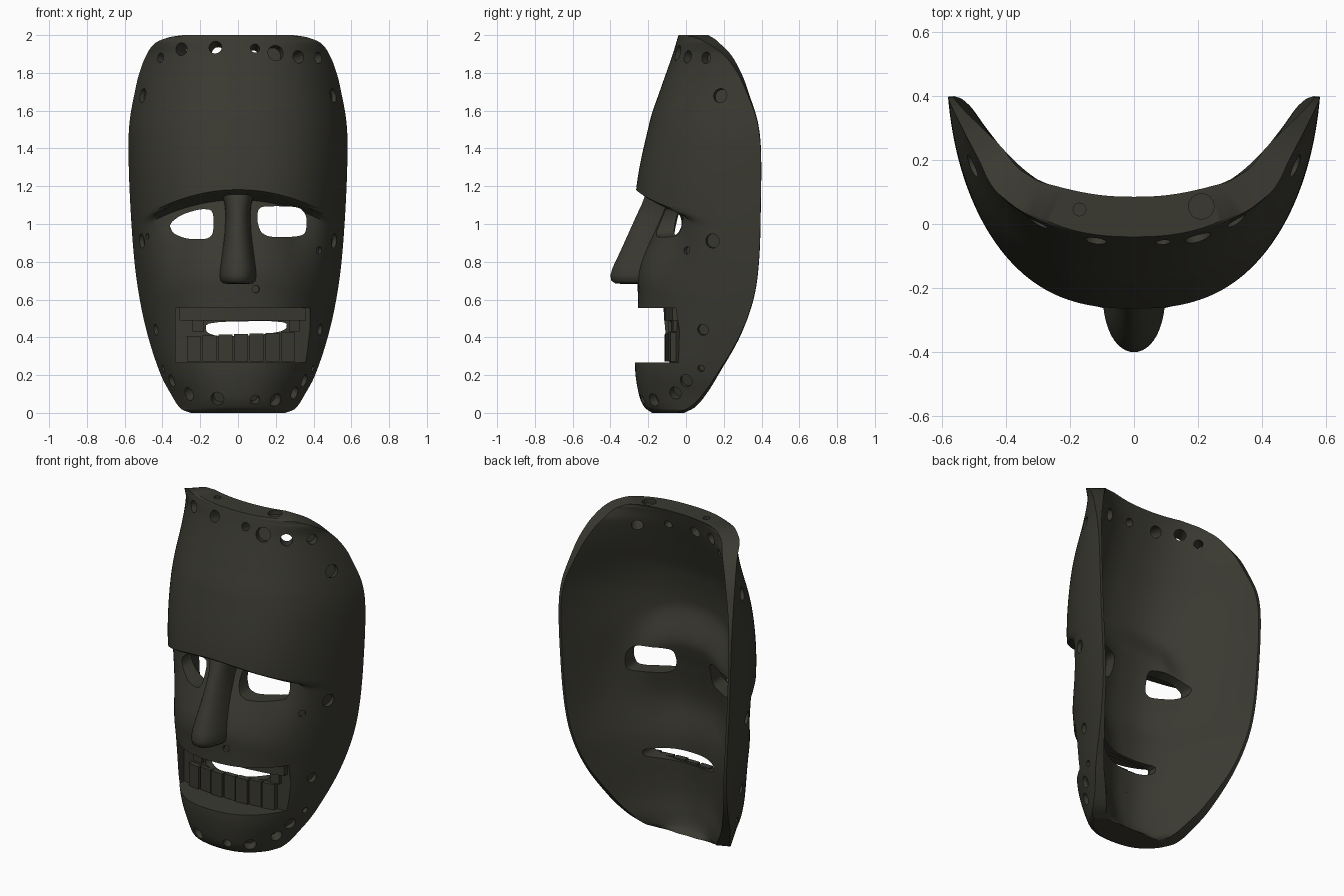
import bpy, bmesh, math
from mathutils import Vector

if "Cube" in bpy.data.objects:
    bpy.data.objects.remove(bpy.data.objects["Cube"])

wood = bpy.data.materials.new("dark_olive_wood")
wood.diffuse_color = (0.042, 0.041, 0.031, 1)
wood.use_nodes = True
wood.node_tree.nodes["Principled BSDF"].inputs["Base Color"].default_value = wood.diffuse_color
NEXP = 2.4

# Profiles by height: (z, value)
WIDTH = [(0, .25), (.02, .30), (.1, .355), (.2, .408), (.4, .475), (.6, .52), (.8, .548), (1.1, .57),
         (1.4, .58), (1.55, .573), (1.7, .546), (1.8, .522), (1.9, .482), (1.96, .435), (1.99, .36), (2, .29)]
FRONT = [(0, -.18), (.03, -.22), (.1, -.25), (.25, -.27), (.56, -.255), (.8, -.26), (1.17, -.265),
         (1.55, -.19), (1.7, -.14), (1.9, -.07), (2, -.04)]
BACK = [(0, -.05), (.03, .02), (.1, .09), (.2, .16), (.4, .28), (.6, .355), (.8, .385), (1.1, .395),
        (1.4, .395), (1.55, .375), (1.7, .32), (1.8, .272), (1.9, .195), (1.97, .09), (2, .02)]
ARC = [(0, .8), (.2, .93), (.45, .96), (.8, .985), (1.1, .99), (1.4, .99), (1.55, .98), (1.7, .945),
       (1.9, .836), (1.96, .75), (2, .5)]
THICK = [(0, .17), (.1, .185), (.3, .195), (.55, .19), (.8, .145), (1, .14), (1.2, .15), (1.5, .12), (2, .125)]
EDGE = [(0, .08), (.2, .05), (.5, .02), (1.5, .02), (1.8, .06), (2, .11)]


def curve(tab, z):
    """Smooth cubic interpolation through a table."""
    n = len(tab)
    i = 0
    while i < n - 2 and z > tab[i + 1][0]:
        i += 1
    slope = lambda a: (tab[min(a + 1, n - 1)][1] - tab[max(a - 1, 0)][1]) / (tab[min(a + 1, n - 1)][0] - tab[max(a - 1, 0)][0])
    (z0, a), (z1, b) = tab[i], tab[i + 1]
    h = z1 - z0
    u = (z - z0) / h
    v = (2*u**3 - 3*u*u + 1)*a + (u**3 - 2*u*u + u)*h*slope(i) + (3*u*u - 2*u**3)*b + (u**3 - u*u)*h*slope(i + 1)
    return min(max(v, min(a, b) - .004), max(a, b) + .004)


def smooth(u):
    u = min(max(u, 0), 1)
    return u * u * (3 - 2 * u)


def base(t, z):
    """Plain face section, t from -1 (left edge) to 1 (right edge)."""
    k = min(curve(ARC, z), 1)
    a = abs(t) * math.asin(k ** (NEXP / 2))
    depth = lambda c: 1 - max(math.cos(c), 0) ** (2 / NEXP)
    x = curve(WIDTH, z) * math.sin(a) ** (2 / NEXP) / k
    yf, yb = curve(FRONT, z), curve(BACK, z)
    y = yf + (yb - yf) * depth(a) / depth(math.asin(k ** (NEXP / 2)))
    return Vector((math.copysign(x, t), y, z))


def socket(x, z, inner=False):
    """Depth of the eye hollow below the brow ledge."""
    u = 1.175 - .55 * x * x - z
    side = 1 - smooth((abs(x) - .28) / .26)
    ramp = smooth((u + .2) / .25) if inner else smooth(u / .045)
    return (.085 if inner else .17) * side * ramp * (1 - smooth(u / .48))


def outer(t, z):
    p = base(t, z)
    p.y += socket(p.x, z)
    return p


def inside(t, z):
    p = base(t, z)
    d = base(min(t + .01, 1), z) - base(max(t - .01, -1), z)
    n = Vector((-d.y, d.x, 0)).normalized()
    c = abs(t) ** 3
    q = p + n * (curve(THICK, z) * (1 - c) + curve(EDGE, z) * c)
    q.y += socket(p.x, z, True)
    return q


def along_brow(t, z):
    """Bend the grid rows so they run along the brow ledge."""
    x = base(t, z).x
    return z - .55 * x * x * (1 - smooth(abs(z - 1.175) / .6))


def finish(name, bm, angle=35):
    bmesh.ops.recalc_face_normals(bm, faces=bm.faces)
    me = bpy.data.meshes.new(name)
    bm.to_mesh(me)
    bm.free()
    ob = bpy.data.objects.new(name, me)
    bpy.context.collection.objects.link(ob)
    me.materials.append(wood)
    if angle:
        select(ob)
        bpy.ops.object.shade_smooth_by_angle(angle=math.radians(angle))
    return ob


def select(ob):
    bpy.ops.object.select_all(action='DESELECT')
    ob.select_set(True)
    bpy.context.view_layer.objects.active = ob


def loft(bm, rings, caps=True):
    """Closed rings joined into a tube."""
    rows = [[bm.verts.new(p) for p in r] for r in rings]
    n = len(rows[0])
    for a, b in zip(rows, rows[1:]):
        for j in range(n):
            bm.faces.new((a[j], a[(j + 1) % n], b[(j + 1) % n], b[j]))
    if caps:
        bm.faces.new(rows[0])
        bm.faces.new(rows[-1][::-1])
    return rows


def cut(ob, bm):
    tool = finish("cutter", bm, 0)
    tool.hide_render = True
    m = ob.modifiers.new("cut", 'BOOLEAN')
    m.operation, m.solver, m.object = 'DIFFERENCE', 'EXACT', tool
    select(ob)
    bpy.ops.object.modifier_apply(modifier=m.name)
    bpy.data.objects.remove(tool)


# Mask shell: outer and inner grids joined round the rim
ROWS, COLS = 180, 96
bm = bmesh.new()
rings = []
for i in range(ROWS + 1):
    u = i / ROWS
    z = 2 * (u - .65 * math.sin(2 * math.pi * u) / (2 * math.pi))
    ts = [(t, along_brow(t, z)) for t in (2 * j / COLS - 1 for j in range(COLS + 1))]
    rings.append([outer(*t) for t in ts] + [inside(*t) for t in reversed(ts)])
rows = loft(bm, rings, False)
n = len(rows[0])
for r in (rows[0], rows[-1]):
    for j in range(COLS):
        bm.faces.new((r[j], r[j + 1], r[n - 2 - j], r[n - 1 - j]))
mask = finish("mask_shell", bm, 0)

# Mouth recess with a curved floor
floor = lambda x: -.085 + .35 * x * x
bm = bmesh.new()
xs = [-.33 + .71 * i / 24 for i in range(25)]
poly = [(x, floor(x)) for x in xs] + [(.38, -.6), (-.33, -.6)]
loft(bm, [[(x, y, z) for x, y in poly] for z in (.268, .555)])
cut(mask, bm)


def rounded(pts, times=2):
    for _ in range(times):
        new = []
        for (a, b), (c, d) in zip(pts, pts[1:] + pts[:1]):
            new += [(.8*a + .2*c, .8*b + .2*d), (.2*a + .8*c, .2*b + .8*d)]
        pts = new
    return pts


# Eye openings, mouth slot and lashing holes
bm = bmesh.new()
eye_left = [(-.365, 1.0), (-.345, .95), (-.27, .92), (-.16, .92), (-.13, .95), (-.13, 1.075), (-.2, 1.08), (-.3, 1.05)]
eye_right = [(.365, 1.0), (.355, .945), (.3, .932), (.17, .93), (.12, .955), (.1, 1.02), (.108, 1.09), (.2, 1.095), (.325, 1.09), (.36, 1.05)]
slot = [(-.17, .425), (-.1, .404), (.1, .41), (.255, .435), (.26, .488), (-.17, .482)]
for shape, y0 in ((eye_left, -.5), (eye_right, -.5), (slot, -.3)):
    loft(bm, [[(x, y, z) for x, z in rounded(shape)] for y in (y0, .45)])


def drill(p, nrm, r, depth):
    e = nrm.orthogonal().normalized()
    f = nrm.cross(e)
    ring = [(math.cos(k * math.pi / 8) * e + math.sin(k * math.pi / 8) * f) * r for k in range(16)]
    loft(bm, [[p + nrm * h + c for c in ring] for h in (.04, -depth)])


def drill_face(axis, value, z, r, depth, side=1):
    """Drill square to the surface where x (axis 0) or y (axis 1) meets the value."""
    ts = [k / 400 * side for k in range(396)]
    t = min(ts, key=lambda s: abs(abs(outer(s, z)[axis]) - abs(value)) if axis == 0 else abs(outer(s, z).y - value))
    nrm = (outer(t + .004, z) - outer(t - .004, z)).cross(outer(t, z + .004) - outer(t, z - .004)).normalized()
    drill(outer(t, z), nrm, r, depth)


for x, z, r, depth in [(-.41, 1.88, .025, .17), (-.30, 1.925, .034, .2), (-.12, 1.935, .034, .25), (.09, 1.93, .024, .2),
                       (.20, 1.905, .042, .05), (.32, 1.885, .034, .2), (.425, 1.88, .03, .05),
                       (-.26, .10, .036, .05), (-.11, .075, .036, .05), (.09, .07, .025, .05), (.20, .068, .036, .05),
                       (.30, .105, .034, .05), (.095, .655, .02, .02), (-.48, .935, .016, .015), (.43, .86, .02, .02)]:
    drill_face(0, x, z, r, depth, 1 if x > 0 else -1)
for side in (-1, 1):
    for y, z, r in [(.18, 1.68, .038), (.14, .91, .038), (.09, .44, .03), (.0, .17, .034), (.08, .235, .018)]:
        drill_face(1, y, z, r, .025, side)
drill(Vector((-.17, .045, 2)), Vector((0, 0, 1)), .02, .02)
drill(Vector((.21, .055, 2)), Vector((0, 0, 1)), .04, .025)
cut(mask, bm)
select(mask)
bpy.ops.object.shade_smooth_by_angle(angle=math.radians(35))

# Nose: half-round sections (z, half width, front y, back y)
bm = bmesh.new()
rings = []
nose = [(.682, .05, -.33, -.18), (.686, .08, -.375, -.17), (.70, .096, -.396, -.16), (.73, .1, -.4, -.16), (.77, .096, -.388, -.16),
        (.85, .084, -.35, -.15), (.95, .072, -.305, -.1), (1.05, .066, -.26, -.07), (1.1, .07, -.236, -.07), (1.155, .085, -.215, -.1)]
for z, hw, yf, yb in nose:
    rings.append([(hw * math.cos(a), yb - (yb - yf) * max(math.sin(a), 0) ** .7, z)
                  for a in (math.pi * k / 24 for k in range(25))])
loft(bm, rings)
finish("nose", bm, 50)

# Teeth and gum strip set into the mouth
bm = bmesh.new()


def tooth(x0, x1, z0, z1, out):
    pts = [x0 + (x1 - x0) * k / 6 for k in range(7)]
    sec = [(x, floor(x) - out) for x in pts] + [(x, floor(x) + .01) for x in reversed(pts)]
    loft(bm, [[(x, y, z) for x, y in sec] for z in (z0, z1)])


for i in range(7):
    tooth(-.27 + .083 * i, -.196 + .083 * i, .272, .408 + .003 * i, .028 - .006 * (i % 2))
tooth(-.31, .36, .49, .56, .033)
tooth(-.24, -.18, .43, .489, .02)
tooth(.27, .325, .43, .489, .02)
finish("teeth", bm, 30)
